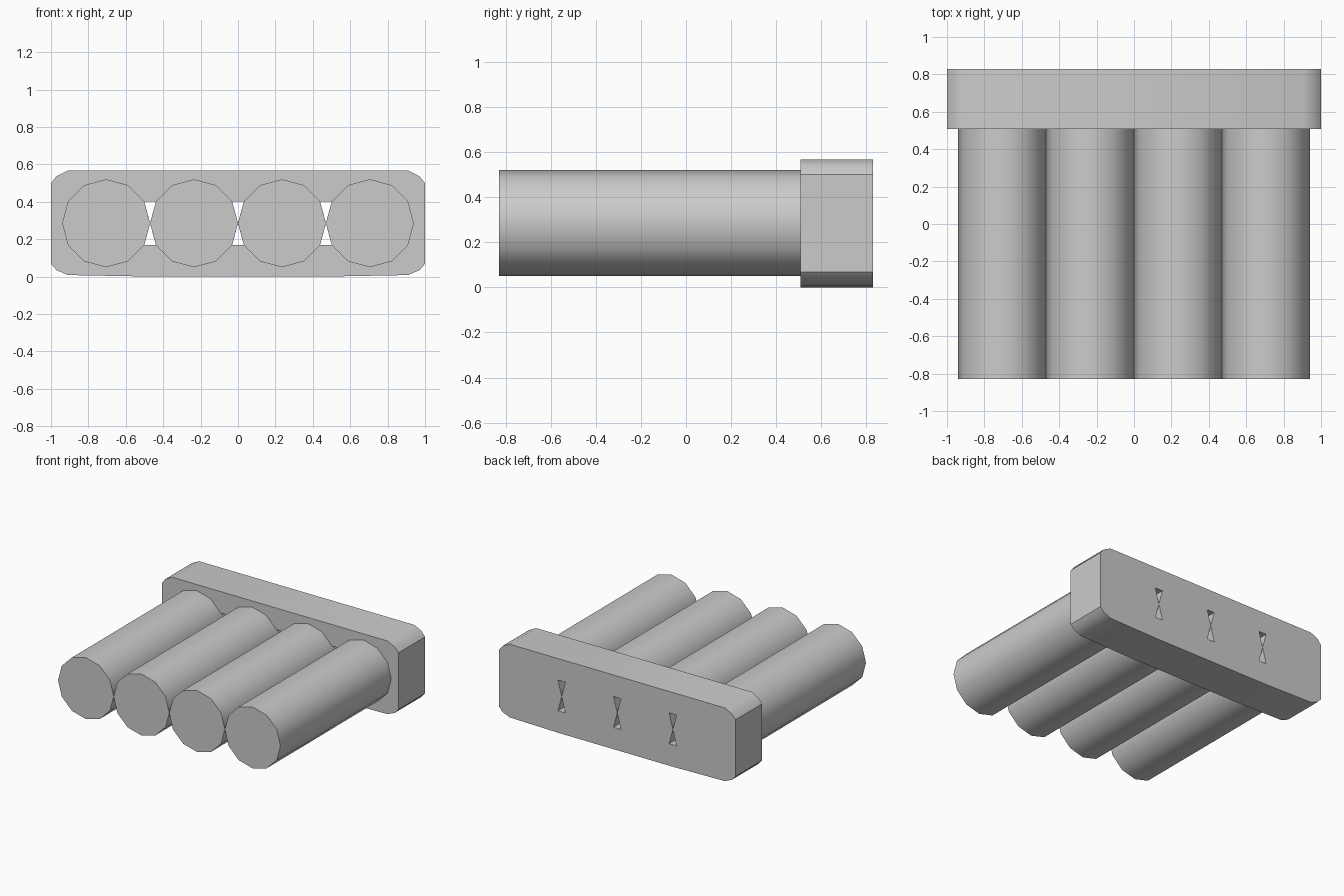
import bpy, bmesh
from math import cos, sin, pi, radians

if "Cube" in bpy.data.objects:
    bpy.data.objects.remove(bpy.data.objects["Cube"])

R = 0.235                       # rod radius
ZC = 0.285                      # rod axis height
FRONT, JOINT, BACK = -0.83, 0.508, 0.83


def smooth(obj):
    bpy.ops.object.select_all(action='DESELECT')
    obj.select_set(True)
    bpy.context.view_layer.objects.active = obj
    bpy.ops.object.shade_smooth_by_angle(angle=radians(35))


# Four twelve-sided rods lying along y
for i in range(4):
    bpy.ops.mesh.primitive_cylinder_add(
        vertices=12, radius=R, depth=JOINT - FRONT,
        location=((2 * i - 3) * R, (FRONT + JOINT) / 2, ZC),
        rotation=(pi / 2, 0, pi))
    rod = bpy.context.object
    rod.name = f"rod_{i + 1}"
    # put a corner exactly on the horizontal axis of each rod
    smooth(rod)

# Plate profile: rounded right half, mirrored, plus triangular gaps
half = [(0.48, 0.0), (0.91, 0.008), (0.97, 0.034), (1.0, 0.068),
        (1.0, 0.50), (0.97, 0.537), (0.91, 0.567)]
loops = [half + [(-x, z) for x, z in reversed(half)]]
w, h = R * (1 - cos(pi / 6)), R * sin(pi / 6)
for gap in (-2 * R, 0, 2 * R):
    for s in (-1, 1):
        loops.append([(gap, ZC + s * 0.001),
                      (gap - w, ZC + s * h), (gap + w, ZC + s * h)])

curve = bpy.data.curves.new("end_plate", 'CURVE')
curve.dimensions = '2D'
curve.fill_mode = 'BOTH'
curve.extrude = (BACK - JOINT) / 2
for pts in loops:
    spline = curve.splines.new('POLY')
    spline.points.add(len(pts) - 1)
    for p, (x, z) in zip(spline.points, pts):
        p.co = (x, z, 0, 1)
    spline.use_cyclic_u = True

plate = bpy.data.objects.new("end_plate", curve)
bpy.context.collection.objects.link(plate)
plate.location.y = (JOINT + BACK) / 2
plate.rotation_euler.x = pi / 2
bpy.ops.object.select_all(action='DESELECT')
plate.select_set(True)
bpy.context.view_layer.objects.active = plate
bpy.ops.object.convert(target='MESH')
plate = bpy.context.object

# Weld the caps to the walls
bm = bmesh.new()
bm.from_mesh(plate.data)
bmesh.ops.remove_doubles(bm, verts=bm.verts, dist=1e-4)
bmesh.ops.recalc_face_normals(bm, faces=bm.faces)
bm.to_mesh(plate.data)
bm.free()
smooth(plate)
